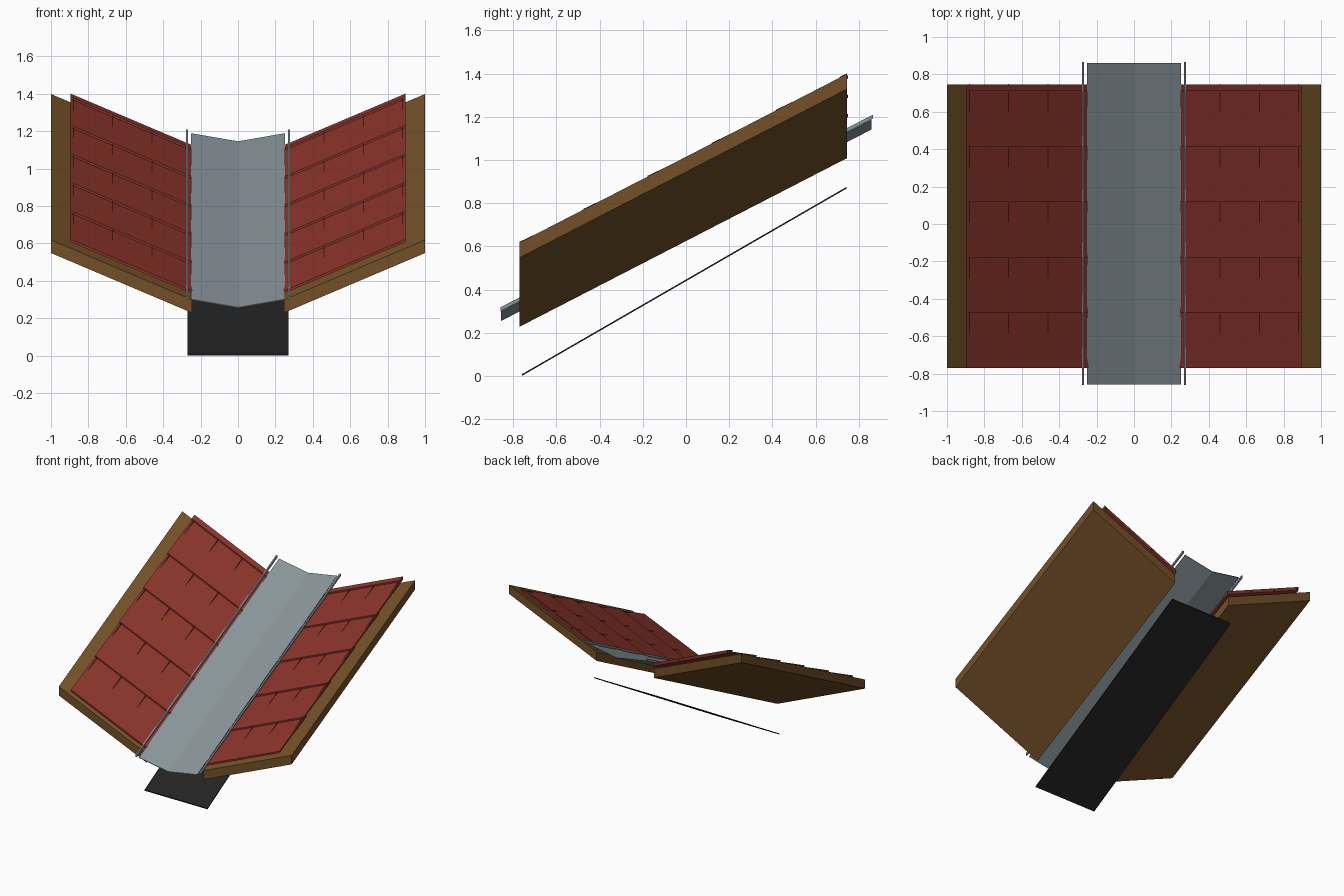
import bpy, bmesh

if "Cube" in bpy.data.objects:
    bpy.data.objects.remove(bpy.data.objects["Cube"])

def mat(name, col):
    m = bpy.data.materials.new(name)
    m.diffuse_color = (*col, 1)
    m.use_nodes = True
    m.node_tree.nodes["Principled BSDF"].inputs["Base Color"].default_value = m.diffuse_color
    return m

WOOD = mat("brown wood", (0.17, 0.08, 0.021))
RED = mat("red shingle", (0.25, 0.034, 0.023))
DARK = mat("dark joint", (0.06, 0.009, 0.007))
METAL = mat("grey metal", (0.25, 0.30, 0.325))
BLACK = mat("black felt", (0.017, 0.017, 0.017))

Y0, Y1 = -0.77, 0.745          # eave and upper end
PITCH, RISE = 0.515, 0.424     # slope along y, slope away from the valley

def deck_z(x, y):
    return 0.298 + RISE * (abs(x) - 0.245) + PITCH * (y - Y0)

def slab(bm, xs, ys, top, thick):
    """Vertical-sided slab over an x/y strip; top(x, y) gives its upper surface."""
    up = [[bm.verts.new((x, y, top(x, y))) for x in xs] for y in ys]
    lo = [[bm.verts.new((x, y, top(x, y) - thick)) for x in xs] for y in ys]
    n = len(xs) - 1
    for i in range(n):
        bm.faces.new((up[0][i], up[0][i+1], up[1][i+1], up[1][i]))
        bm.faces.new((lo[0][i+1], lo[0][i], lo[1][i], lo[1][i+1]))
        bm.faces.new((lo[0][i], lo[0][i+1], up[0][i+1], up[0][i]))
        bm.faces.new((lo[1][i+1], lo[1][i], up[1][i], up[1][i+1]))
    bm.faces.new((lo[1][0], lo[0][0], up[0][0], up[1][0]))
    bm.faces.new((lo[0][n], lo[1][n], up[1][n], up[0][n]))

def make(name, material, slabs):
    bm = bmesh.new()
    for s in slabs:
        slab(bm, *s)
    bmesh.ops.recalc_face_normals(bm, faces=bm.faces[:])
    me = bpy.data.meshes.new(name)
    bm.to_mesh(me)
    bm.free()
    me.materials.append(material)
    ob = bpy.data.objects.new(name, me)
    bpy.context.collection.objects.link(ob)

def metal_z(x, y):
    return 0.258 + 0.172 * abs(x) + 0.517 * (y + 0.857)

rows = [Y0 + 0.296 * i for i in range(6)]

for side, s in (("left", -1), ("right", 1)):
    def span(a, b):
        return sorted((s * a, s * b))

    # Sloping wooden deck
    make(side + "_deck", WOOD, [(span(0.245, 1.0), (Y0, Y1), deck_z, 0.07)])

    # Overlapping shingle courses, each lying a little flatter than the deck
    courses, joints = [], []
    for y in rows:
        top = lambda x, v, y=y: deck_z(x, v) + 0.048 - 0.04 * (v - y)
        courses.append((span(0.237, 0.895), (y, min(y + 0.335, Y1)), top, 0.014))
    make(side + "_shingles", RED, courses)

    # Thin joints between the tabs, surfacing near the top of each course
    for y in rows[:5]:
        for x in (0.46, 0.67, 0.88):
            joints.append((span(x - 0.003, x + 0.003), (y + 0.1, y + 0.335),
                           lambda a, v: deck_z(a, v) + 0.0405, 0.012))
    make(side + "_shingle_joints", DARK, joints)

    # Raised rib beside the valley
    make(side + "_valley_rib", METAL,
         [(span(0.266, 0.277), (-0.86, 0.865), lambda x, y: metal_z(0.25, y) + 0.018, 0.018)])

# Folded metal valley lining
make("valley_metal", METAL, [((-0.25, 0, 0.25), (-0.857, 0.86), metal_z, 0.004)])

# Flat felt sheet below the valley
make("felt_underlay", BLACK,
     [((-0.27, 0.27), (-0.76, 0.742), lambda x, y: 0.008 + 0.577 * (y + 0.76), 0.008)])
